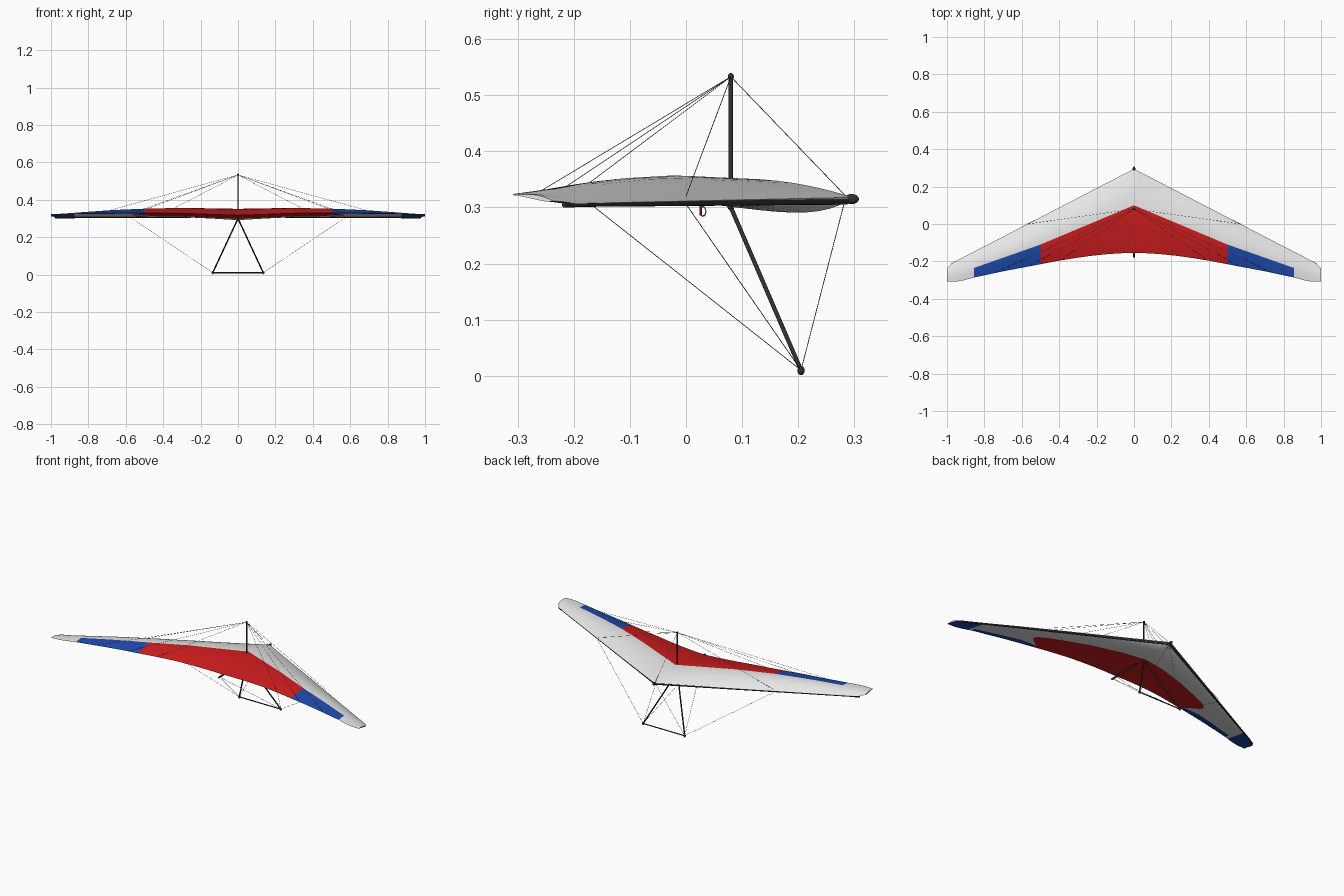
import bpy, bmesh, math
from mathutils import Vector

if "Cube" in bpy.data.objects:
    bpy.data.objects.remove(bpy.data.objects["Cube"])


def material(name, rgb):
    m = bpy.data.materials.new(name)
    m.diffuse_color = (*rgb, 1)
    m.use_nodes = True
    m.node_tree.nodes["Principled BSDF"].inputs["Base Color"].default_value = m.diffuse_color
    return m


WHITE = material("white_cloth", (0.82, 0.82, 0.82))
RED = material("red_cloth", (0.62, 0.012, 0.013))
BLUE = material("blue_cloth", (0.013, 0.07, 0.42))
DARK = material("dark_metal", (0.03, 0.03, 0.03))
STEEL = material("steel_wire", (0.2, 0.2, 0.2))


def interp(x, pts):
    for (a, p), (b, q) in zip(pts, pts[1:]):
        if x <= b:
            return p + (q - p) * (x - a) / (b - a)
    return pts[-1][1]


def add_object(name, bm, mats):
    me = bpy.data.meshes.new(name)
    bmesh.ops.recalc_face_normals(bm, faces=bm.faces)
    bm.to_mesh(me)
    bm.free()
    for m in mats:
        me.materials.append(m)
    ob = bpy.data.objects.new(name, me)
    bpy.context.collection.objects.link(ob)
    bpy.ops.object.select_all(action='DESELECT')
    ob.select_set(True)
    bpy.context.view_layer.objects.active = ob
    bpy.ops.object.shade_smooth_by_angle(angle=math.radians(40))
    return ob


def tube(name, a, b, r, mat=DARK, sides=10, r2=None):
    a, b = Vector(a), Vector(b)
    d = b - a
    bm = bmesh.new()
    bmesh.ops.create_cone(bm, cap_ends=True, segments=sides, radius1=r, radius2=r2 or r, depth=d.length)
    bm.transform(d.to_track_quat('Z', 'Y').to_matrix().to_4x4())
    bmesh.ops.translate(bm, verts=bm.verts, vec=(a + b) / 2)
    return add_object(name, bm, [mat])


def wire(name, a, b):
    return tube(name, a, b, 0.0007, STEEL, 6)


def ball(name, loc, r, scale=(1, 1, 1)):
    bm = bmesh.new()
    bmesh.ops.create_uvsphere(bm, u_segments=12, v_segments=8, radius=r)
    bmesh.ops.scale(bm, verts=bm.verts, vec=scale)
    bmesh.ops.translate(bm, verts=bm.verts, vec=loc)
    return add_object(name, bm, [DARK])


# Sail planform and heights along the half span
LE_Y = [(0, 0.295), (0.95, -0.197), (0.98, -0.217), (1, -0.238)]
TE_Y = [(0, -0.155), (0.06, -0.156), (0.14, -0.161), (0.22, -0.169), (0.3, -0.18), (0.4, -0.196),
        (0.5, -0.215), (0.7, -0.253), (0.855, -0.286), (0.91, -0.301), (0.95, -0.308), (1, -0.308)]
LE_Z = [(0, 0.318), (0.95, 0.307), (1, 0.312)]
TE_Z = [(0, 0.317), (0.14, 0.322), (0.3, 0.328), (0.6, 0.33), (0.855, 0.327), (1, 0.322)]
CAMBER = [(0, 0.034), (0.14, 0.035), (0.3, 0.036), (0.5, 0.032), (0.7, 0.024), (0.855, 0.014), (1, 0.006)]
BELLY = [(0, 0.027), (0.06, 0.023), (0.14, 0.018), (0.3, 0.01), (0.5, 0.006), (1, 0.003)]
# Colour boundaries: top panel, underside red front and rear, underside blue front
PANEL = [(0, 0.1), (0.5, -0.11), (0.855, -0.235), (1, -0.275)]
RED_FRONT = [(0, 0.1), (0.14, 0.068), (0.3, 0.013), (0.4, -0.027), (0.5, -0.068), (0.54, -0.09),
             (0.56, -0.105), (0.57, -0.122), (1, -0.262)]
RED_REAR = [(0, -0.12), (0.5, -0.19), (0.54, -0.16), (0.56, -0.143), (0.57, -0.124), (1, -0.266)]
BLUE_FRONT = [(0, -0.13), (0.5, -0.193), (0.6, -0.195), (0.7, -0.217), (0.855, -0.257), (1, -0.28)]


def sail_point(x, u, top):
    ax = abs(x)
    y = interp(ax, LE_Y) * (1 - u) + interp(ax, TE_Y) * u
    z = interp(ax, LE_Z) * (1 - u) + interp(ax, TE_Z) * u
    if top:
        z += interp(ax, CAMBER) * math.sin(math.pi * u ** 0.88)
    else:
        z -= interp(ax, BELLY) * math.sin(math.pi * u ** 0.45) ** 2
    return Vector((x, y, z))


def chord_steps(x, bounds):
    """Chord fractions split at each boundary, with denser steps at the front."""
    le, te = interp(x, LE_Y), interp(x, TE_Y)
    steps, start = [], 0
    for n, (curve, count) in enumerate(bounds):
        end = (le - interp(x, curve)) / (le - te)
        steps += [start + (end - start) * (i / count) ** (1 if n else 1.5) for i in range(count)]
        start = end
    return steps + [1.0]


def build_sail():
    half = [0, 0.03, 0.06, 0.1, 0.14, 0.22, 0.3, 0.36, 0.4, 0.46, 0.5, 0.52, 0.54, 0.56, 0.57, 0.6,
            0.7, 0.8, 0.855, 0.875, 0.91, 0.95, 0.98, 1.0]
    xs = [-x for x in half[:0:-1]] + half
    upper = [(PANEL, 9), (TE_Y, 7)]
    lower = [(RED_FRONT, 9), (RED_REAR, 3), (BLUE_FRONT, 2), (TE_Y, 2)]
    bm = bmesh.new()
    rings = []
    for x in xs:
        pts = [sail_point(x, u, True) for u in chord_steps(abs(x), upper)]
        pts += [sail_point(x, u, False) for u in chord_steps(abs(x), lower)[-2:0:-1]]
        rings.append([bm.verts.new(p) for p in pts])
    n, last = len(rings[0]), 16
    for i, (a, b) in enumerate(zip(rings, rings[1:])):
        mx = abs(xs[i] + xs[i + 1]) / 2
        for j in range(n):
            k = (j + 1) % n
            f = bm.faces.new((a[j], a[k], b[k], b[j]))
            under = j >= last
            step = 2 * last - 1 - j if under else j
            if mx > 0.875:
                f.material_index = 2 if under else 0
            elif mx > 0.855 or step < 9:
                f.material_index = 0
            elif mx < 0.5 or (under and mx < 0.57 and step < 12):
                f.material_index = 1
            elif not under or step >= 14:
                f.material_index = 2
    bm.faces.new(rings[0])
    bm.faces.new(rings[-1])
    add_object("sail", bm, [WHITE, RED, BLUE])


build_sail()

# Keel, nose cap and king post
tube("keel", (0, 0.29, 0.313), (0, -0.178, 0.306), 0.005)
ball("nose_cap", (0, 0.295, 0.315), 0.009, (0.8, 1.5, 1))
APEX = (0, 0.08, 0.533)
tube("king_post", (0, 0.08, 0.305), APEX, 0.004)
ball("king_post_cap", APEX, 0.006, (0.9, 0.9, 1.1))

# Control bar base and top bracket
tube("base_bar", (-0.135, 0.205, 0.01), (0.135, 0.205, 0.01), 0.003)
ball("bar_bracket", (0, 0.08, 0.301), 0.006)

# Frame and rigging, mirrored left and right
for s, side in ((-1, "left"), (1, "right")):
    corner = (s * 0.135, 0.205, 0.01)
    tube("leading_edge_" + side, (0, 0.286, 0.311), (s * 0.95, -0.2015, 0.3045), 0.006, r2=0.0036)
    tube("leading_edge_tip_" + side, (s * 0.945, -0.199, 0.3045), (s * 0.978, -0.217, 0.304), 0.0045)
    tube("upright_" + side, (0, 0.08, 0.3), corner, 0.0038)
    ball("bar_corner_" + side, (corner[0], corner[1], 0.0095), 0.0065, (1, 1, 1.3))
    wire("lower_nose_wire_" + side, corner, (0, 0.282, 0.308))
    wire("lower_tail_wire_" + side, corner, (0, -0.17, 0.306))
    wire("lower_side_wire_" + side, corner, (s * 0.575, 0.0, 0.306))
    wire("upper_side_wire_" + side, APEX, (s * 0.57, 0.0, 0.32))
    for i, x in enumerate((0.39, 0.56, 0.74)):
        wire(f"trailing_wire_{i}_{side}", APEX, sail_point(s * x, 0.99, True))
wire("upper_nose_wire", APEX, (0, 0.285, 0.32))

# Hang strap and clip
tube("hang_strap", (0, 0.026, 0.308), (0, 0.026, 0.286), 0.0022, RED, 8)
bpy.ops.mesh.primitive_torus_add(major_segments=16, minor_segments=6, major_radius=0.006,
                                 minor_radius=0.001, location=(0, 0.03, 0.293), rotation=(0, math.pi / 2, 0))
clip = bpy.context.object
clip.name = "hang_clip"
clip.scale = (1.4, 0.9, 1)
clip.data.materials.append(STEEL)
